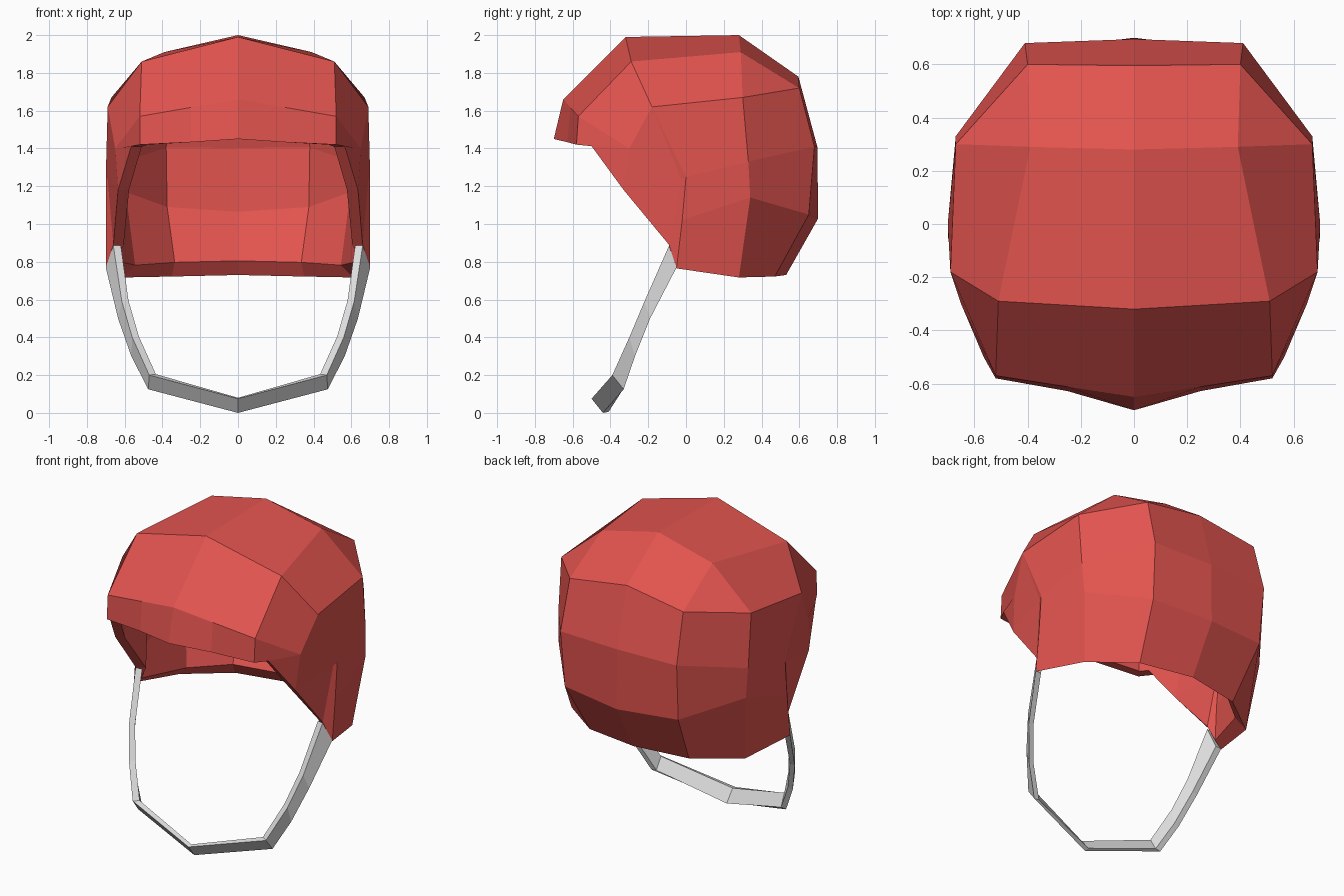
import bpy, bmesh
from mathutils import Vector

if "Cube" in bpy.data.objects:
    bpy.data.objects.remove(bpy.data.objects["Cube"])


def material(name, rgb):
    m = bpy.data.materials.new(name)
    m.diffuse_color = (*rgb, 1)
    m.use_nodes = True
    m.node_tree.nodes["Principled BSDF"].inputs["Base Color"].default_value = m.diffuse_color
    return m


def strip(bm, a, b):
    """Quads between two equal rows of vertices."""
    for i in range(len(a) - 1):
        bm.faces.new((a[i], a[i + 1], b[i + 1], b[i]))


def solid(name, bm, thickness, shift, mat):
    """Thicken a half sheet inwards, then mirror it.
    shift gives chosen vertices their own inward offset."""
    bm.normal_update()
    faces, verts = list(bm.faces), list(bm.verts)
    rim = [e for e in bm.edges if e.is_boundary and max(abs(v.co.x) for v in e.verts) > 1e-5]
    inner = {}
    for v in verts:
        off = shift.get(v)
        if off is None:
            off = -v.normal * v.calc_shell_factor() * thickness
        co = v.co + Vector(off)
        if abs(v.co.x) < 1e-5:
            co.x = 0
        inner[v] = co
    inner = {v: bm.verts.new(co) for v, co in inner.items()}
    for f in faces:
        bm.faces.new([inner[v] for v in reversed(f.verts)])
    for e in rim:
        a, b = e.verts
        bm.faces.new((a, b, inner[b], inner[a]))
    # Mirror the half and weld the middle
    geo = bm.verts[:] + bm.edges[:] + bm.faces[:]
    bmesh.ops.mirror(bm, geom=geo, axis='X', merge_dist=0.0005)
    bmesh.ops.remove_doubles(bm, verts=bm.verts, dist=0.0005)
    bmesh.ops.recalc_face_normals(bm, faces=bm.faces)
    me = bpy.data.meshes.new(name)
    bm.to_mesh(me)
    bm.free()
    me.materials.append(mat)
    ob = bpy.data.objects.new(name, me)
    bpy.context.collection.objects.link(ob)


red = material("helmet red", (0.76, 0.088, 0.078))
grey = material("strap grey", (0.72, 0.72, 0.72))

# Helmet shell: centre and corner profiles run from brim over crown to nape
bm = bmesh.new()
row = lambda pts: [bm.verts.new(p) for p in pts]
centre = row([(0, -.70, 1.45), (0, -.65, 1.66), (0, -.32, 1.99), (0, .28, 2.0),
              (0, .595, 1.78), (0, .695, 1.41), (0, .70, 1.03), (0, .53, .73)])
corner = row([(.52, -.58, 1.42), (.52, -.57, 1.57), (.51, -.29, 1.86), (.39, .29, 1.91),
              (.40, .60, 1.72), (.41, .68, 1.41), (.40, .65, 1.05), (.35, .47, .722)])
brim_mid = row([(.25, -.628, 1.433), (.25, -.612, 1.617)])
# Side columns run downwards
side = row([(.67, .30, 1.67), (.67, .33, 1.33), (.66, .34, 1.14), (.61, .28, .717)])
ear = row([(.69, -.18, 1.62), (.70, 0, 1.25), (.70, -.02, 1.02), (.70, -.05, .765)])
# Temple panel with its front edge, running down to the ear
e0, e1, e2 = row([(.565, -.50, 1.412), (.635, -.33, 1.18), (.66, -.09, .89)])
temple, g1 = row([(.65, -.30, 1.40), (.69, -.025, 1.235)])

strip(bm, centre[:2], brim_mid)
strip(bm, brim_mid, corner[:2])
strip(bm, centre[2:], corner[2:])
strip(bm, corner[4:], side)
strip(bm, side, ear)
for f in [(centre[1], centre[2], corner[2], corner[1], brim_mid[1]),
          (corner[3], corner[4], side[0]),
          (corner[2], corner[3], side[0], ear[0]),
          (corner[1], corner[2], ear[0], temple),
          (corner[0], corner[1], temple, e0),
          (e0, temple, e1), (temple, ear[0], g1, e1), (e1, g1, e2),
          (ear[0], ear[1], g1), (g1, ear[1], ear[2], ear[3], e2)]:
    bm.faces.new(f)
bmesh.ops.recalc_face_normals(bm, faces=bm.faces)
if max(bm.faces, key=lambda f: f.calc_center_median().z).normal.z < 0:
    bmesh.ops.reverse_faces(bm, faces=bm.faces)
# Rim slopes up inside the nape and stays level under the brim
shift = {centre[7]: (0, -.055, .075), corner[7]: (-.015, -.045, .075),
         side[3]: (-.065, -.02, .065), centre[6]: (0, -.06, .035),
         corner[6]: (-.025, -.06, .04), side[2]: (-.065, -.02, .03),
         ear[3]: (-.05, .005, .04), ear[2]: (-.06, 0, 0),
         centre[0]: (0, .055, 0), brim_mid[0]: (0, .055, 0), corner[0]: (-.04, .05, 0)}
solid("helmet_shell", bm, 0.06, shift, red)

# Chin strap: a bent ribbon from ear to chin
bm = bmesh.new()
upper = row([(.66, -.09, .885), (.615, -.22, .59), (.56, -.30, .40), (.47, -.39, .20), (0, -.50, .075)])
lower = row([(.70, -.05, .77), (.635, -.19, .50), (.565, -.27, .30), (.475, -.33, .125), (0, -.44, 0)])
strip(bm, upper, lower)
bm.normal_update()
shift = {}
for r, k in ((upper, 1), (lower, 0)):
    for v, off in zip(r, [(-.04, .01 * k, 0), (-.035, .012 * k, .005), (-.035, .015 * k, .005),
                          (-.035, .02 * k, .005), (0, .03, .005)]):
        shift[v] = off
solid("chin_strap", bm, 0.03, shift, grey)
